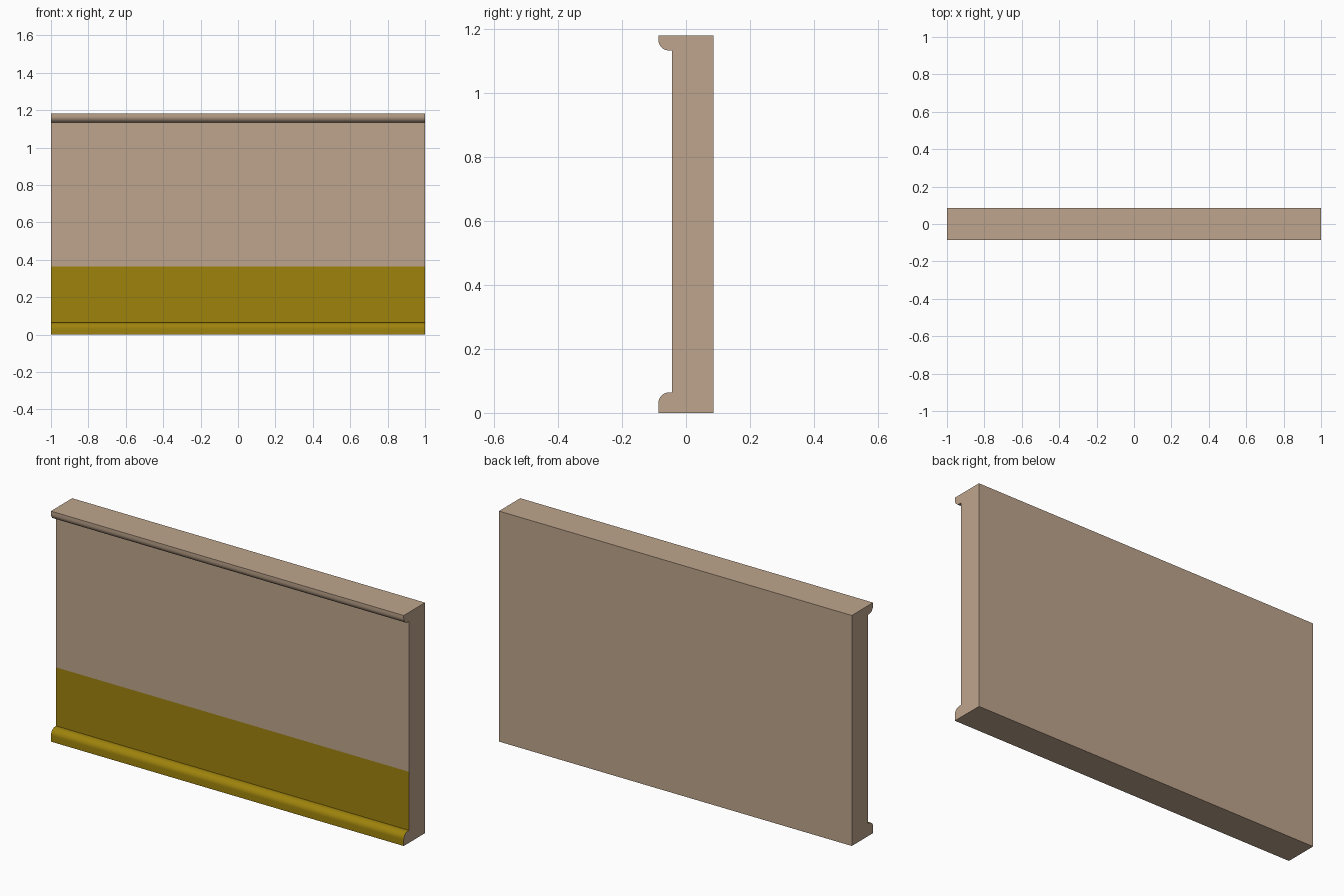
import bpy, bmesh, math

if "Cube" in bpy.data.objects:
    bpy.data.objects.remove(bpy.data.objects["Cube"])

HALF, BACK, WALL, LIP = 1.0, 0.086, -0.044, -0.0865
HEIGHT, PAINT_TOP, R = 1.181, 0.364, 0.033


def material(name, rgb):
    m = bpy.data.materials.new(name)
    m.diffuse_color = (*rgb, 1)
    m.use_nodes = True
    m.node_tree.nodes["Principled BSDF"].inputs["Base Color"].default_value = m.diffuse_color
    return m


def arc(cy, cz, a0, a1, n=8):
    return [(cy + R * math.cos(math.radians(a0 + (a1 - a0) * i / n)),
             cz + R * math.sin(math.radians(a0 + (a1 - a0) * i / n))) for i in range(n + 1)]


# Wall section: rounded skirting lip, flat face, rounded top lip
c = LIP + R
profile = [(BACK, 0), (LIP, 0)]
profile += arc(c, 0.064 - R, 180, 90)
profile += [(WALL, 0.064), (WALL, PAINT_TOP), (WALL, 1.134)]
profile += arc(c, 1.134 + R, 270, 180)
profile += [(LIP, HEIGHT), (BACK, HEIGHT)]

bm = bmesh.new()
left = [bm.verts.new((-HALF, y, z)) for y, z in profile]
right = [bm.verts.new((HALF, y, z)) for y, z in profile]
n = len(profile)
for i in range(n):
    j = (i + 1) % n
    bm.faces.new((left[i], left[j], right[j], right[i]))
bm.faces.new(left)
bm.faces.new(right)
bmesh.ops.recalc_face_normals(bm, faces=bm.faces)

# Painted band: front and lip faces below the paint line
for f in bm.faces:
    p = f.calc_center_median()
    if p.z < PAINT_TOP and p.y < -0.03 and abs(f.normal.x) < 0.5 and f.normal.z > -0.5:
        f.material_index = 1

mesh = bpy.data.meshes.new("wall_panel")
bm.to_mesh(mesh)
bm.free()
mesh.materials.append(material("tan plaster", (0.515, 0.376, 0.266)))
mesh.materials.append(material("olive paint", (0.342, 0.226, 0.0037)))
wall = bpy.data.objects.new("wall_panel", mesh)
bpy.context.collection.objects.link(wall)
bpy.context.view_layer.objects.active = wall
wall.select_set(True)
bpy.ops.object.shade_smooth_by_angle(angle=math.radians(30))
